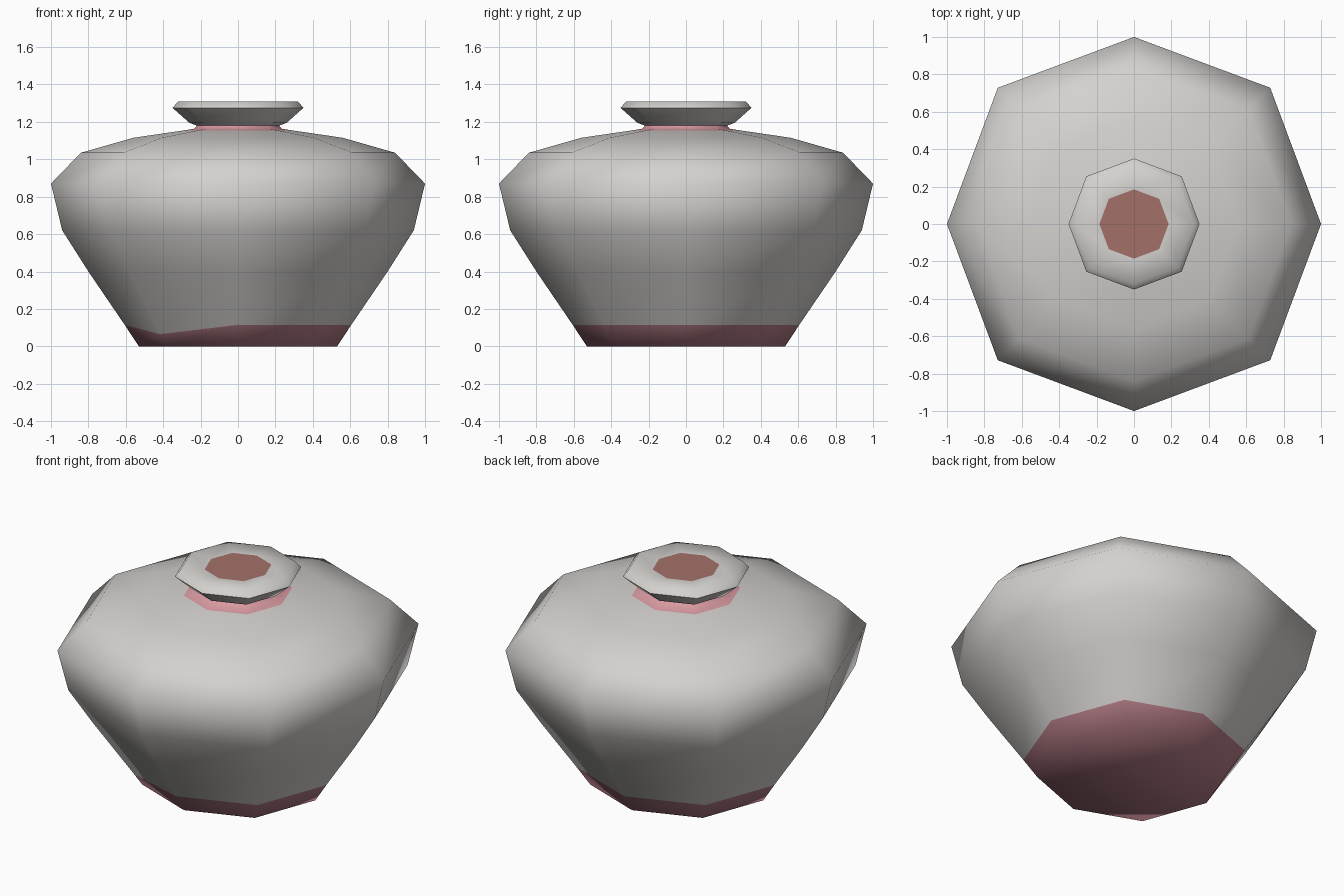
import bpy, bmesh, math

if "Cube" in bpy.data.objects:
    bpy.data.objects.remove(bpy.data.objects["Cube"])


def material(name, rgb):
    m = bpy.data.materials.new(name)
    m.diffuse_color = (*rgb, 1)
    m.use_nodes = True
    m.node_tree.nodes["Principled BSDF"].inputs["Base Color"].default_value = m.diffuse_color
    return m


GREY = material("warm grey glaze", (0.66, 0.64, 0.62))
PINK = material("neck pink", (0.70, 0.33, 0.36))
ROSE = material("base rose", (0.45, 0.20, 0.235))
BROWN = material("mouth brown", (0.36, 0.165, 0.14))


def lathe(name, profile, mat, cap_bottom=False, cap_top=False, dip=False, angle=60):
    """Eight-sided turned form; dip lowers the top ring's front-left corner."""
    bm = bmesh.new()
    rings = []
    for j, (r, z) in enumerate(profile):
        ring = []
        for i in range(8):
            a = i * math.pi / 4
            s, h = r * (1.03 if i % 2 else 1), z
            if dip and i == 5 and j == dip:
                s, h = s - 0.034, z - 0.05
            ring.append(bm.verts.new((s * math.cos(a), s * math.sin(a), h)))
        rings.append(ring)
    for lo, hi in zip(rings, rings[1:]):
        for i in range(8):
            k = (i + 1) % 8
            bm.faces.new((lo[i], lo[k], hi[k], hi[i]))
    if cap_bottom:
        bm.faces.new(rings[0][::-1])
    if cap_top:
        bm.faces.new(rings[-1])
    me = bpy.data.meshes.new(name)
    bm.to_mesh(me)
    bm.free()
    ob = bpy.data.objects.new(name, me)
    bpy.context.collection.objects.link(ob)
    me.materials.append(mat)
    bpy.ops.object.select_all(action='DESELECT')
    ob.select_set(True)
    bpy.context.view_layer.objects.active = ob
    bpy.ops.object.shade_smooth_by_angle(angle=math.radians(angle))
    return ob


# Body of the pot; the lowest band and underside are rose
body = lathe("pot_body", [(0.53, 0), (0.606, 0.115), (0.80, 0.40), (0.94, 0.62), (1.0, 0.87),
                          (0.84, 1.035), (0.56, 1.115), (0.30, 1.153)],
             GREY, cap_bottom=True, dip=1)
body.data.materials.append(ROSE)
for p in body.data.polygons:
    if p.center.z < 0.1:
        p.material_index = 1

# Pink neck ring
lathe("neck", [(0.30, 1.153), (0.235, 1.163), (0.22, 1.18)], PINK)

# Flared lip
lathe("lip", [(0.22, 1.18), (0.26, 1.195), (0.35, 1.275), (0.32, 1.31), (0.185, 1.305)], GREY)

# Contents filling the mouth
lathe("mouth_fill", [(0.18, 1.27), (0.186, 1.305)], BROWN, cap_top=True, angle=30)
